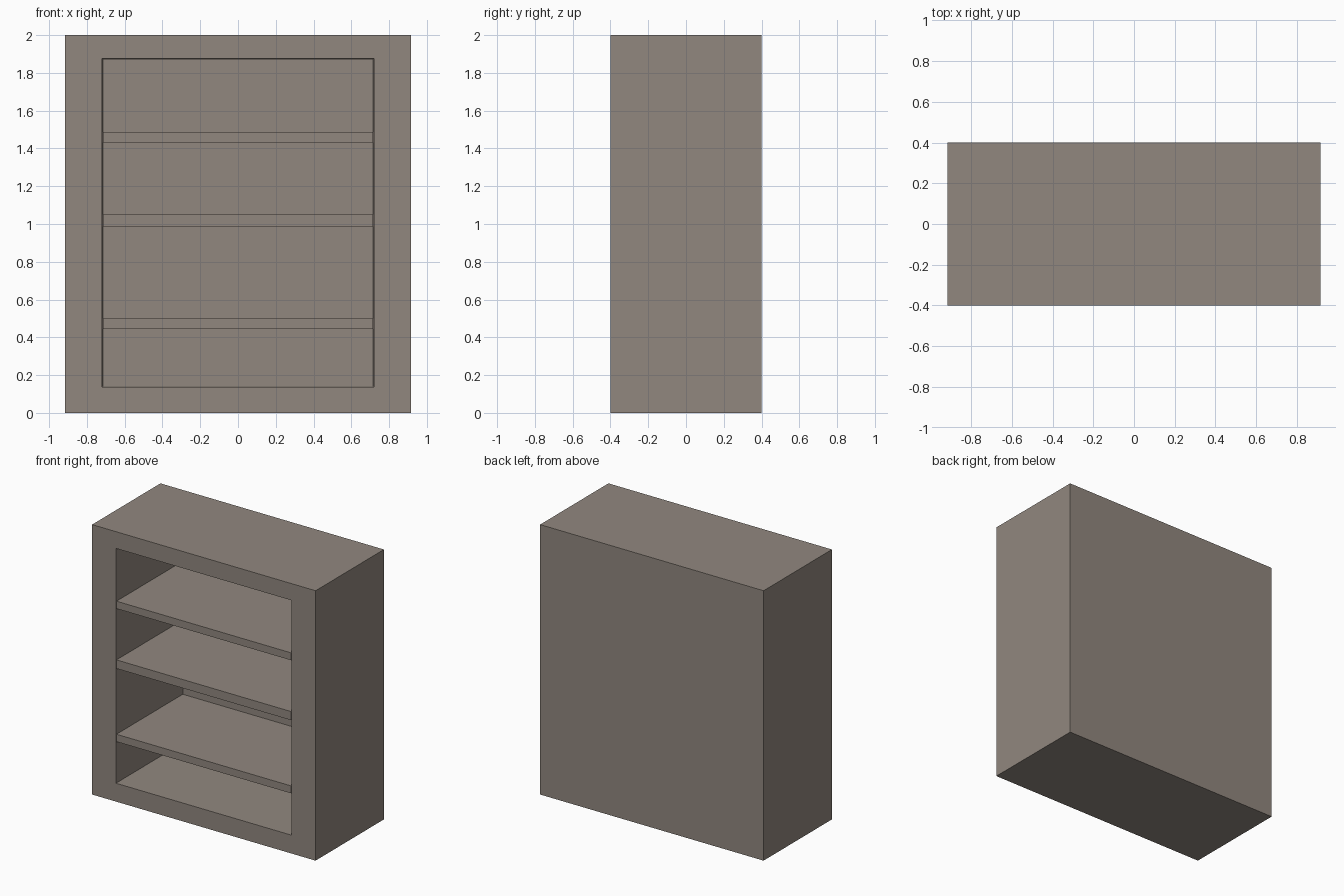
import bpy
import bmesh
from mathutils import Matrix, Vector

if "Cube" in bpy.data.objects:
    bpy.data.objects.remove(bpy.data.objects["Cube"])

W, D, H = 1.832, 0.8, 2.0                # outer size
OPEN_X, OPEN_Z0, OPEN_Z1 = 0.72, 0.136, 1.876
BACK_Y = 0.376                           # front side of the thin back wall
TAPER = 0.004                            # niche narrows a touch to the back

wood = bpy.data.materials.new("grey_brown_wood")
wood.diffuse_color = (0.285, 0.245, 0.212, 1)
wood.use_nodes = True
wood.node_tree.nodes["Principled BSDF"].inputs["Base Color"].default_value = wood.diffuse_color


def box(bm, size, centre):
    bmesh.ops.create_cube(bm, size=1, matrix=Matrix.Translation(centre)
                          @ Matrix.Diagonal((*size, 1)))


def finish(bm, name):
    bmesh.ops.recalc_face_normals(bm, faces=bm.faces)
    mesh = bpy.data.meshes.new(name)
    bm.to_mesh(mesh)
    bm.free()
    mesh.materials.append(wood)
    obj = bpy.data.objects.new(name, mesh)
    bpy.context.collection.objects.link(obj)
    return obj


# Carcass: solid block with the front inset and pushed back into a niche
bm = bmesh.new()
box(bm, (W, D, H), (0, 0, H / 2))
front = min(bm.faces, key=lambda f: f.calc_center_median().y)
bmesh.ops.inset_region(bm, faces=[front], thickness=0.1)
for v in front.verts:
    v.co.x = OPEN_X if v.co.x > 0 else -OPEN_X
    v.co.z = OPEN_Z1 if v.co.z > H / 2 else OPEN_Z0
niche = bmesh.ops.extrude_face_region(bm, geom=[front])
verts = [g for g in niche["geom"] if isinstance(g, bmesh.types.BMVert)]
bmesh.ops.translate(bm, verts=verts, vec=Vector((0, BACK_Y + D / 2, 0)))
for v in verts:
    v.co.x += -TAPER if v.co.x > 0 else TAPER
    v.co.z += -TAPER if v.co.z > H / 2 else TAPER
if front.is_valid:
    bmesh.ops.delete(bm, geom=[front], context='FACES_ONLY')
finish(bm, "cabinet_carcass")

# Shelves: flush with the front, running to the back wall
shelves = {"lower_shelf": (0.445, 0.5),
           "middle_shelf": (0.987, 1.051),
           "upper_shelf": (1.431, 1.486)}
for name, (z0, z1) in shelves.items():
    bm = bmesh.new()
    box(bm, (2 * (OPEN_X - TAPER), BACK_Y + D / 2, z1 - z0),
        (0, (BACK_Y - D / 2) / 2, (z0 + z1) / 2))
    finish(bm, name)
